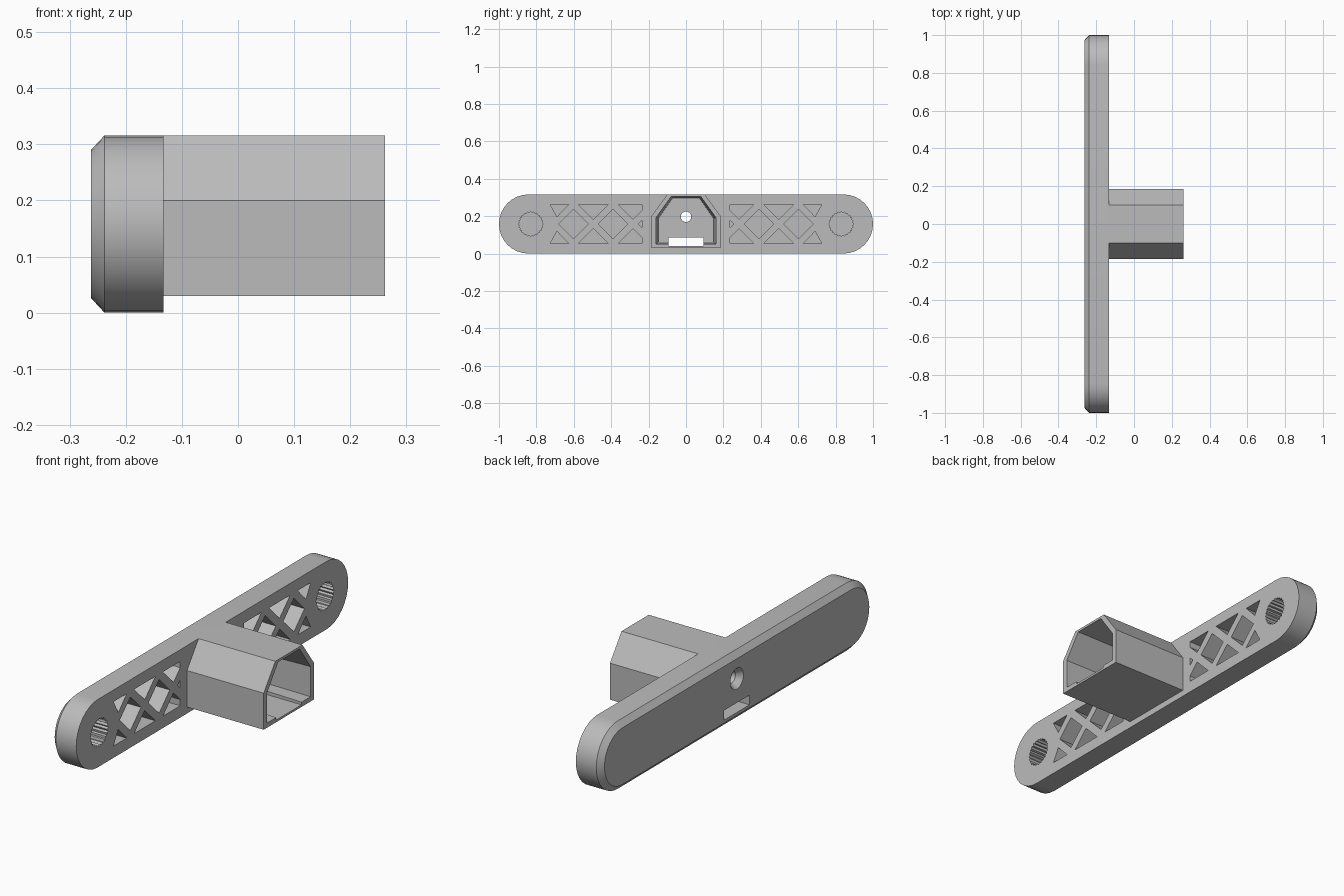
import bpy, bmesh
from math import sin, cos, pi, radians

if "Cube" in bpy.data.objects:
    bpy.data.objects.remove(bpy.data.objects["Cube"], do_unlink=True)

grey = bpy.data.materials.new("plain grey")
grey.use_nodes = True
grey.diffuse_color = (0.5, 0.5, 0.5, 1)
grey.node_tree.nodes["Principled BSDF"].inputs["Base Color"].default_value = grey.diffuse_color

BACK, FACE, TIP = -0.262, -0.133, 0.262   # depth planes along x
FLOOR = -0.236                            # bottom of the blind pockets
WALL = -0.2                               # rear wall inside the housing
R = 0.158                                 # half height of the bar


def loft(name, rings):
    """Closed solid through matching (x, [(y, z), ...]) rings."""
    bm = bmesh.new()
    loops = [[bm.verts.new((x, y, z)) for y, z in pts] for x, pts in rings]
    n = len(loops[0])
    for a, b in zip(loops, loops[1:]):
        for i in range(n):
            j = (i + 1) % n
            bm.faces.new((a[i], a[j], b[j], b[i]))
    bm.faces.new(loops[0])
    bm.faces.new(loops[-1])
    bmesh.ops.recalc_face_normals(bm, faces=bm.faces)
    mesh = bpy.data.meshes.new(name)
    bm.to_mesh(mesh)
    bm.free()
    mesh.materials.append(grey)
    ob = bpy.data.objects.new(name, mesh)
    bpy.context.collection.objects.link(ob)
    return ob


def activate(ob):
    bpy.ops.object.select_all(action='DESELECT')
    bpy.context.view_layer.objects.active = ob
    ob.select_set(True)


def cut(targets, rings):
    cutter = loft("cutter", rings)
    cutter.hide_render = True
    for ob in targets:
        activate(ob)
        mod = ob.modifiers.new("cut", 'BOOLEAN')
        mod.operation, mod.solver, mod.object = 'DIFFERENCE', 'EXACT', cutter
        bpy.ops.object.modifier_apply(modifier=mod.name)
    bpy.data.objects.remove(cutter, do_unlink=True)


def circle(y, z, r, n=32):
    return [(y + r * cos(2 * pi * i / n), z + r * sin(2 * pi * i / n)) for i in range(n)]


def stadium(r, steps=16):
    pts = []
    for side in (1, -1):
        for i in range(steps + 1):
            a = -pi / 2 + pi * i / steps
            pts.append((side * (1 - R + r * cos(a)), R + side * r * sin(a)))
    return pts


def hood(bottom, half, shoulder, top, top_half):
    return [(-half, bottom), (half, bottom), (half, shoulder),
            (top_half, top), (-top_half, top), (-half, shoulder)]


def box(half, low, high):
    return [(-half, low), (half, low), (half, high), (-half, high)]


# Long rounded bar, chamfered around its back face
bar = loft("wall_bar", [(BACK, stadium(R - 0.026)), (-0.238, stadium(R)), (FACE, stadium(R))])

# Hooded housing standing out from the middle of the bar
housing = loft("housing", [(x, hood(0.03, 0.185, 0.2, 2 * R, 0.1)) for x in (FACE, TIP)])

# Slightly tapered cavity, floor groove, cable slot and countersunk screw hole
cut([bar, housing], [(WALL, hood(0.062, 0.148, 0.187, 0.298, 0.07)),
                     (TIP + 0.001, hood(0.052, 0.16, 0.192, 0.305, 0.079))])
cut([bar, housing], [(x, box(0.093, 0.04, 0.085)) for x in (BACK - 0.1, TIP + 0.1)])
cut([bar], [(BACK - 0.002, circle(0, 0.197, 0.05)), (-0.235, circle(0, 0.197, 0.028)),
            (WALL + 0.02, circle(0, 0.197, 0.028))])

# Lattice pockets: diamonds, edge triangles and clipped end pieces
H, W, PITCH, FIRST = 0.103, 0.078, 0.2115, 0.39
pockets = [[(c - W, 0), (c, -W), (c + W, 0), (c, W)] for c in (FIRST, FIRST + PITCH)]
pockets.append([(0.235, -0.019), (0.254, 0), (0.235, 0.019)])
for s in (1, -1):
    mid = FIRST + PITCH / 2
    inner, outer = mid - PITCH, mid + PITCH
    pockets.append([(mid - W, s * H), (mid + W, s * H), (mid, s * (H - W))])
    pockets.append([(0.235, s * H), (inner + W, s * H), (inner, s * (H - W)),
                    (0.235, s * (H - W + inner - 0.235))])
    pockets.append([(outer - W, s * H), (0.725, s * H), (0.69, s * 0.039)])

for side in (1, -1):
    for shape in pockets:
        ring = [(side * y, R + z) for y, z in shape]
        cut([bar], [(x, ring) for x in (FLOOR, FACE + 0.05)])
    # Fluted round socket near each end
    flutes = 24
    ring = []
    for i in range(flutes * 2):
        a, r = pi * i / flutes, (0.066, 0.059)[i % 2]
        ring.append((side * 0.83 + r * cos(a), R + r * sin(a)))
    cut([bar], [(x, ring) for x in (FLOOR, FACE + 0.05)])

for ob in (bar, housing):
    activate(ob)
    bpy.ops.object.shade_smooth_by_angle(angle=radians(25))
